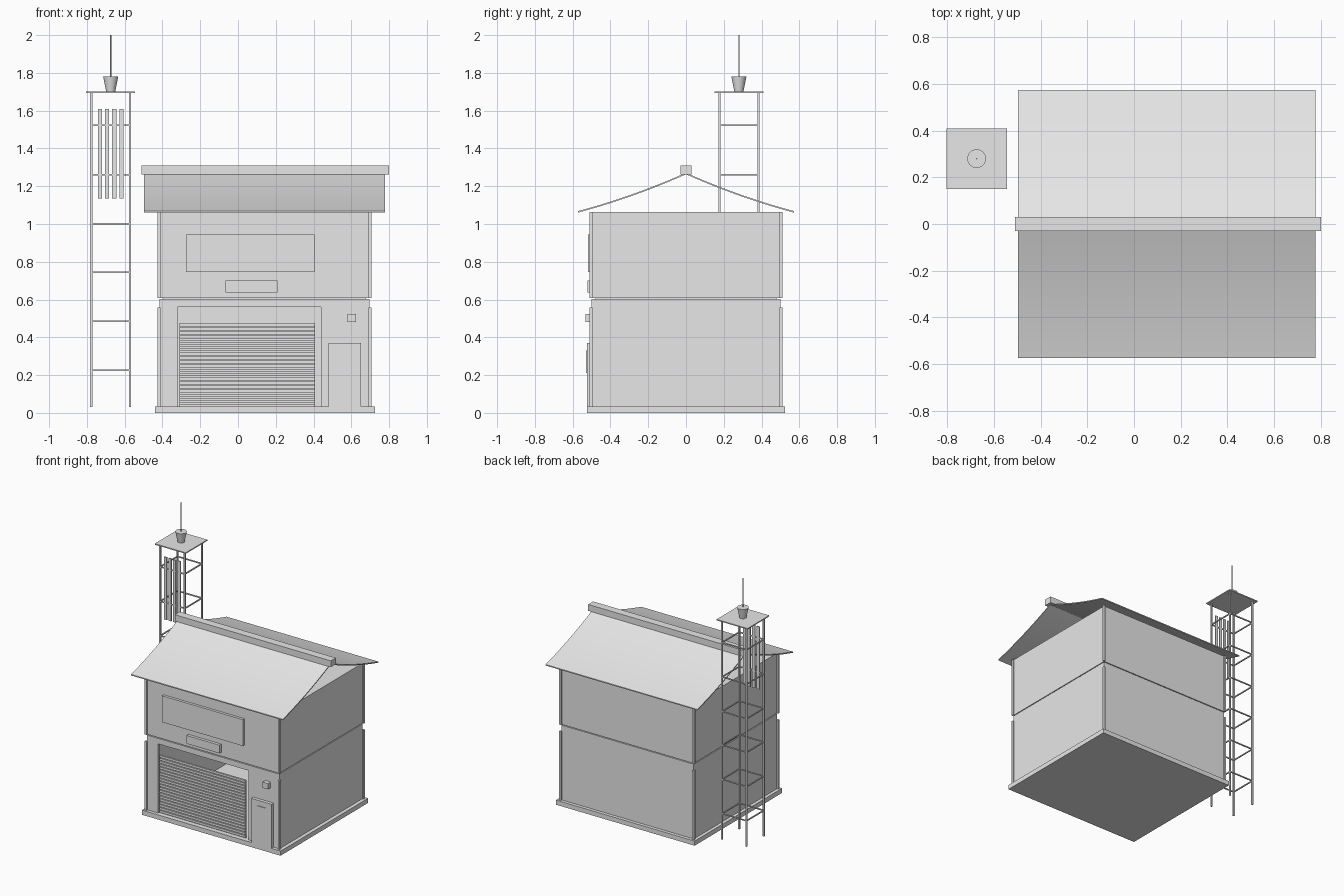
import bpy, bmesh, math

if "Cube" in bpy.data.objects:
    bpy.data.objects.remove(bpy.data.objects["Cube"])

grey = bpy.data.materials.new("light_grey")
grey.diffuse_color = (0.8, 0.8, 0.8, 1)
grey.use_nodes = True
grey.node_tree.nodes["Principled BSDF"].inputs["Base Color"].default_value = grey.diffuse_color


def finish(name, bm, smooth=False):
    bmesh.ops.recalc_face_normals(bm, faces=bm.faces)
    me = bpy.data.meshes.new(name)
    bm.to_mesh(me)
    bm.free()
    me.materials.append(grey)
    ob = bpy.data.objects.new(name, me)
    bpy.context.collection.objects.link(ob)
    if smooth:
        bpy.ops.object.select_all(action='DESELECT')
        ob.select_set(True)
        bpy.context.view_layer.objects.active = ob
        bpy.ops.object.shade_smooth_by_angle(angle=math.radians(30))
    return ob


def boxes(name, items):
    """One object from boxes given as (x0, x1, y0, y1, z0, z1)."""
    bm = bmesh.new()
    for x0, x1, y0, y1, z0, z1 in items:
        vs = bmesh.ops.create_cube(bm, size=1)["verts"]
        for v in vs:
            v.co.x = x1 if v.co.x > 0 else x0
            v.co.y = y1 if v.co.y > 0 else y0
            v.co.z = z1 if v.co.z > 0 else z0
    return finish(name, bm)


def cone(name, x, y, z0, z1, r0, r1, n=32):
    bm = bmesh.new()
    bmesh.ops.create_cone(bm, cap_ends=True, segments=n, radius1=r0, radius2=r1, depth=z1 - z0)
    bmesh.ops.translate(bm, verts=bm.verts, vec=(x, y, (z0 + z1) / 2))
    return finish(name, bm, True)


# Building extents
L, R, D, T = -0.415, 0.697, 0.50, 0.02
Z0, Z1, Z2, Z3 = 0.035, 0.602, 0.608, 1.063
OL, OR, OT = -0.32, 0.44, 0.56     # garage opening

boxes("base_slab", [(-0.44, 0.725, -0.525, 0.525, 0, Z0)])

# Lower storey: hollow, with the garage opening in front
boxes("lower_walls", [
    (L, L + T, -D, D, Z0, Z1), (R - T, R, -D, D, Z0, Z1),
    (L + T, R - T, D - T, D, Z0, Z1),
    (L + T, OL, -D, -D + T, Z0, Z1), (OR, R - T, -D, -D + T, Z0, Z1),
    (OL, OR, -D, -D + T, OT, Z1)])
boxes("ceiling", [(L + T, R - T, -D + T, D - T, 0.59, Z2)])
boxes("upper_storey", [(L, R, -D, D, Z2, Z3)])


# Corner posts
def corner_posts(name, z0, z1):
    o, w = 0.011, 0.016
    boxes(name, [(x, x + w, y, y + w, z0, z1)
                 for x in (L - o, R + o - w) for y in (-D - o, D + o - w)])


corner_posts("lower_corner_posts", Z0, 0.558)
corner_posts("upper_corner_posts", Z2, Z3)

# Ribbed shutter, open above
n, top = 20, 0.475
step = (top - Z0) / n
boxes("shutter", [(-0.31, 0.407, -0.488, -0.482, Z0, top)])
boxes("shutter_slats", [(-0.31, 0.407, -0.496, -0.488, Z0 + (i + 0.25) * step, Z0 + (i + 1) * step)
                        for i in range(n)])

# Front fittings
boxes("side_door", [(0.48, 0.65, -0.525, -D, Z0, 0.37)])
boxes("door_panel", [(0.53, 0.60, -0.53, -0.525, 0.21, 0.33)])
boxes("alarm_lamp", [(0.58, 0.625, -0.533, -D, 0.48, 0.523)])
boxes("large_sign", [(-0.275, 0.405, -0.52, -D, 0.745, 0.945)])
boxes("small_sign", [(-0.065, 0.21, -0.522, -D, 0.638, 0.70)])

# Curved thin roof sheet
bm = bmesh.new()
half, rise, eave, m = 0.573, 0.203, 1.06, 10
ys = [half * i / m for i in range(-m, m + 1)]
rows = []
for y in ys:
    t = 1 - abs(y) / half
    z = eave + rise * (0.75 * t + 0.25 * t * t)
    rows.append([bm.verts.new((x, y, zz)) for x, zz in
                 ((-0.497, z), (0.778, z), (0.778, z + 0.008), (-0.497, z + 0.008))])
for a, b in zip(rows, rows[1:]):
    for k in range(4):
        bm.faces.new((a[k], a[(k + 1) % 4], b[(k + 1) % 4], b[k]))
bm.faces.new(rows[0])
bm.faces.new(rows[-1])
finish("roof", bm, True)
boxes("roof_ridge", [(-0.51, 0.80, -0.03, 0.03, 1.262, 1.31)])

# Watch tower
cx, cy, s, h = -0.674, 0.28, 0.103, 0.0055
boxes("tower_legs", [(cx + i * s - h, cx + i * s + h, cy + j * s - h, cy + j * s + h, 0.03, 1.695)
                     for i in (-1, 1) for j in (-1, 1)])
rails = []
for z in (0.225, 0.485, 0.745, 1.0, 1.262, 1.523):
    for k in (-1, 1):
        rails.append((cx - s, cx + s, cy + k * s - 0.004, cy + k * s + 0.004, z - 0.004, z + 0.004))
        rails.append((cx + k * s - 0.004, cx + k * s + 0.004, cy - s, cy + s, z - 0.004, z + 0.004))
boxes("tower_rails", rails)
boxes("tower_top", [(cx - 0.13, cx + 0.13, cy - 0.13, cy + 0.13, 1.694, 1.702)])
boxes("hanging_strips", [(x - 0.011, x + 0.011, cy - s - 0.004, cy - s + 0.004, 1.135, 1.61)
                         for x in (-0.731, -0.693, -0.655, -0.617)])
cone("siren", cx, cy, 1.702, 1.78, 0.024, 0.04)
cone("mast", cx, cy, 1.78, 2.0, 0.003, 0.003, 8)
